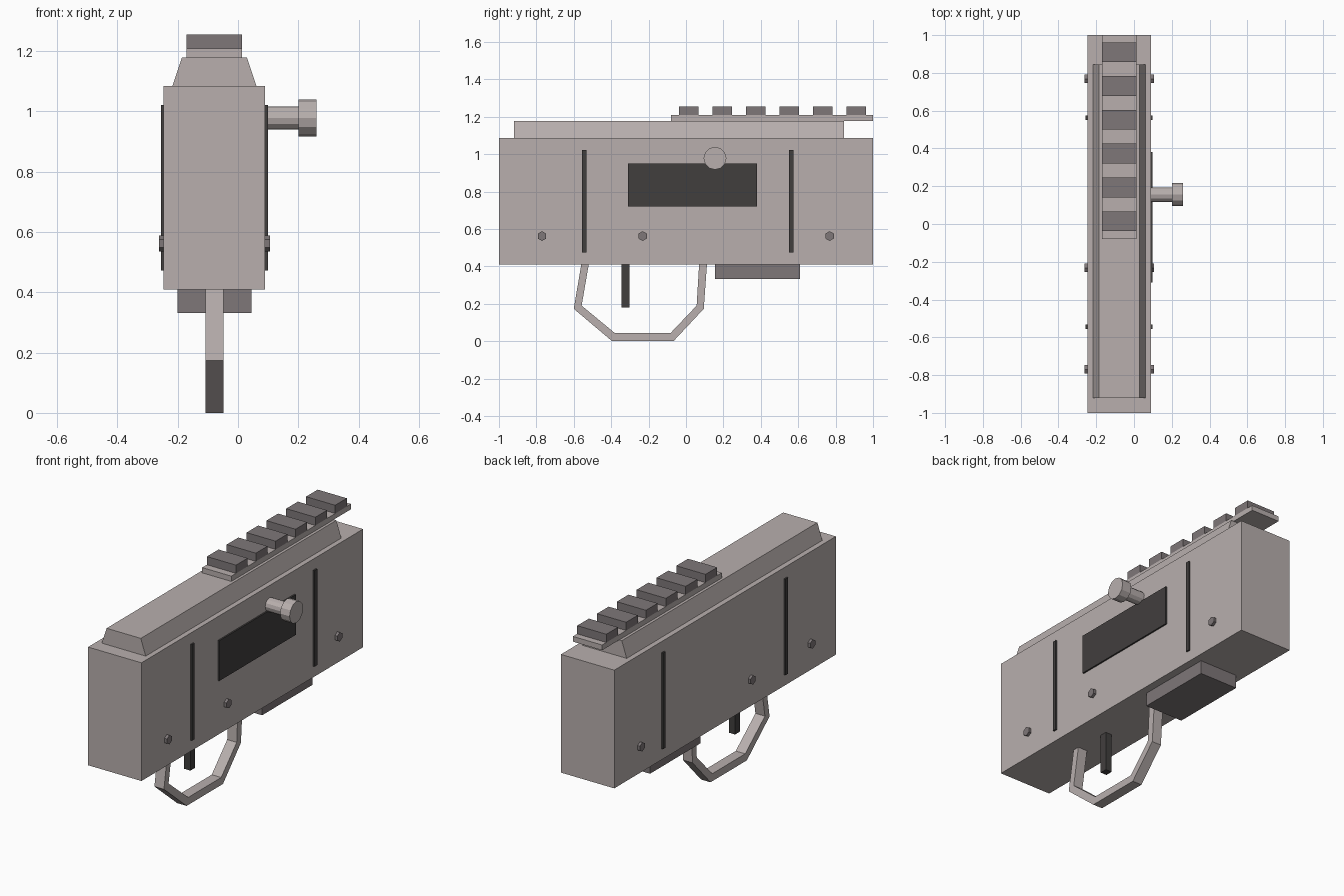
import bpy, bmesh, math
from mathutils import Matrix

if "Cube" in bpy.data.objects:
    bpy.data.objects.remove(bpy.data.objects["Cube"])

CX = -0.078          # centre plane of the body
LEFT, RIGHT = -0.247, 0.09


def material(name, rgb):
    m = bpy.data.materials.new(name)
    m.diffuse_color = (*rgb, 1)
    m.use_nodes = True
    m.node_tree.nodes["Principled BSDF"].inputs["Base Color"].default_value = m.diffuse_color
    return m


light = material("light warm grey", (0.48, 0.43, 0.42))
mid = material("mid grey", (0.21, 0.185, 0.19))
dark = material("dark grey", (0.053, 0.049, 0.048))


def finish(name, bm, mat):
    bmesh.ops.recalc_face_normals(bm, faces=bm.faces)
    me = bpy.data.meshes.new(name)
    bm.to_mesh(me)
    bm.free()
    me.materials.append(mat)
    ob = bpy.data.objects.new(name, me)
    bpy.context.collection.objects.link(ob)
    return ob


def box(name, x, y, z, mat, taper=0.0):
    """Box from (min, max) ranges; taper pulls in the top edges along x."""
    bm = bmesh.new()
    bmesh.ops.create_cube(bm, size=1)
    for v in bm.verts:
        top = v.co.z > 0
        inset = -math.copysign(taper, v.co.x) if top else 0
        v.co = [r[0] + (c + 0.5) * (r[1] - r[0]) for c, r in zip(v.co, (x, y, z))]
        v.co.x += inset
    return finish(name, bm, mat)


def rod(name, x, y, z, radius, sides, mat, turn=0.0):
    """Cylinder lying along x."""
    bm = bmesh.new()
    place = (Matrix.Translation(((x[0] + x[1]) / 2, y, z))
             @ Matrix.Rotation(turn, 4, 'X') @ Matrix.Rotation(math.pi / 2, 4, 'Y'))
    bmesh.ops.create_cone(bm, cap_ends=True, segments=sides, radius1=radius,
                          radius2=radius, depth=x[1] - x[0], matrix=place)
    return finish(name, bm, mat)


# Main body and tapered top cover
box("body", (LEFT, RIGHT), (-1, 1), (0.41, 1.085), light)
box("top_cover", (-0.217, 0.061), (-0.92, 0.845), (1.085, 1.178), light, taper=0.031)

# Accessory rail with six teeth
box("rail_base", (-0.17, 0.014), (-0.08, 1), (1.178, 1.208), light)
for i in range(6):
    y = -0.038 + i * 0.179
    box(f"rail_tooth_{i + 1}", (-0.17, 0.014), (y, y + 0.105), (1.208, 1.255), mid)

# Dark window plate on the right side only
box("side_window", (RIGHT, RIGHT + 0.009), (-0.31, 0.38), (0.72, 0.95), dark)

# Seam strips and hexagonal pins through both sides
for i, y in enumerate((-0.545, 0.562)):
    for side, x in (("left", (LEFT - 0.009, LEFT)), ("right", (RIGHT, RIGHT + 0.009))):
        box(f"seam_strip_{side}_{i + 1}", x, (y - 0.012, y + 0.012), (0.473, 1.022), dark)
for i, y in enumerate((-0.77, -0.232, 0.768)):
    for side, x in (("left", (LEFT - 0.015, LEFT)), ("right", (RIGHT, RIGHT + 0.016))):
        rod(f"pin_{side}_{i + 1}", x, y, 0.562, 0.026, 6, mid, turn=math.pi / 2)

# Side handle: shaft and knob
rod("handle_shaft", (RIGHT, 0.2), 0.155, 0.978, 0.038, 12, light)
rod("handle_knob", (0.2, 0.26), 0.155, 0.978, 0.061, 12, light)

# Bottom plate and trigger
box("bottom_plate", (-0.2, 0.044), (0.155, 0.61), (0.332, 0.41), mid)
box("trigger", (CX - 0.02, CX + 0.02), (-0.346, -0.303), (0.18, 0.41), dark)

# Trigger guard: bent strip from outer and inner profiles
outer = [(-0.56, 0.41), (-0.6, 0.173), (-0.395, 0), (-0.067, 0), (0.095, 0.173), (0.112, 0.41)]
inner = [(-0.52, 0.41), (-0.558, 0.19), (-0.38, 0.043), (-0.083, 0.043), (0.057, 0.19), (0.07, 0.41)]
bm = bmesh.new()
rings = [[bm.verts.new((x, *p)) for x, p in
          ((CX - 0.03, o), (CX + 0.03, o), (CX + 0.03, n), (CX - 0.03, n))]
         for o, n in zip(outer, inner)]
for a, b in zip(rings, rings[1:]):
    for k in range(4):
        bm.faces.new((a[k], a[(k + 1) % 4], b[(k + 1) % 4], b[k]))
bm.faces.new(rings[0])
bm.faces.new(rings[-1])
finish("trigger_guard", bm, light)
